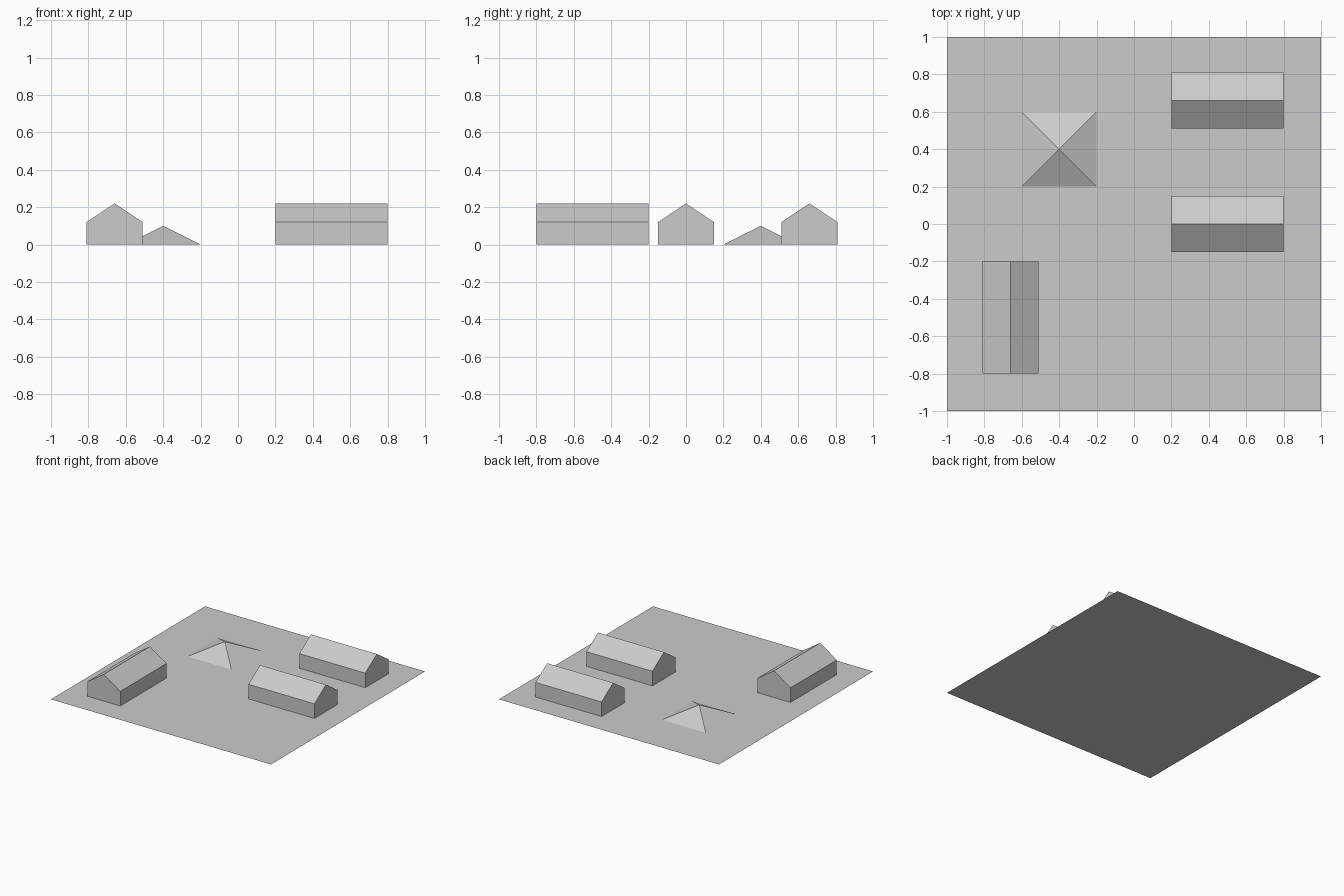
import bpy, bmesh
from math import radians, pi
from mathutils import Matrix

if "Cube" in bpy.data.objects:
    bpy.data.objects.remove(bpy.data.objects["Cube"])


def make_object(name, bm, location=(0, 0, 0), turn=0):
    bmesh.ops.recalc_face_normals(bm, faces=bm.faces)
    mesh = bpy.data.meshes.new(name)
    bm.to_mesh(mesh)
    bm.free()
    obj = bpy.data.objects.new(name, mesh)
    obj.location = location
    obj.rotation_euler.z = turn
    bpy.context.collection.objects.link(obj)
    return obj


def gabled_house(name, x, y, turn=0, length=0.6, width=0.3, eaves=0.12, ridge=0.22):
    # Gable profile extruded along the ridge
    w = width / 2
    profile = [(-w, 0), (w, 0), (w, eaves), (0, ridge), (-w, eaves)]
    bm = bmesh.new()
    gable = bm.faces.new([bm.verts.new((-length / 2, py, pz)) for py, pz in profile])
    result = bmesh.ops.extrude_face_region(bm, geom=[gable], use_keep_orig=True)
    verts = [v for v in result["geom"] if isinstance(v, bmesh.types.BMVert)]
    bmesh.ops.translate(bm, verts=verts, vec=(length, 0, 0))
    return make_object(name, bm, (x, y, 0), turn)


# Flat ground sheet
bm = bmesh.new()
bmesh.ops.create_grid(bm, x_segments=1, y_segments=1, size=1)
make_object("ground_sheet", bm)

# Low four-sided mound
bm = bmesh.new()
bmesh.ops.create_cone(bm, cap_ends=False, segments=4, radius1=0.2 * 2 ** 0.5,
                      radius2=0, depth=0.1,
                      matrix=Matrix.Translation((0, 0, 0.05)) @ Matrix.Rotation(radians(45), 4, "Z"))
bmesh.ops.remove_doubles(bm, verts=bm.verts, dist=0.0001)
make_object("pyramid_mound", bm, (-0.4, 0.4, 0))

# Three identical houses, one turned a quarter
gabled_house("house_middle", 0.5, 0)
gabled_house("house_back", 0.5, 0.66)
gabled_house("house_left", -0.66, -0.5, pi / 2)
